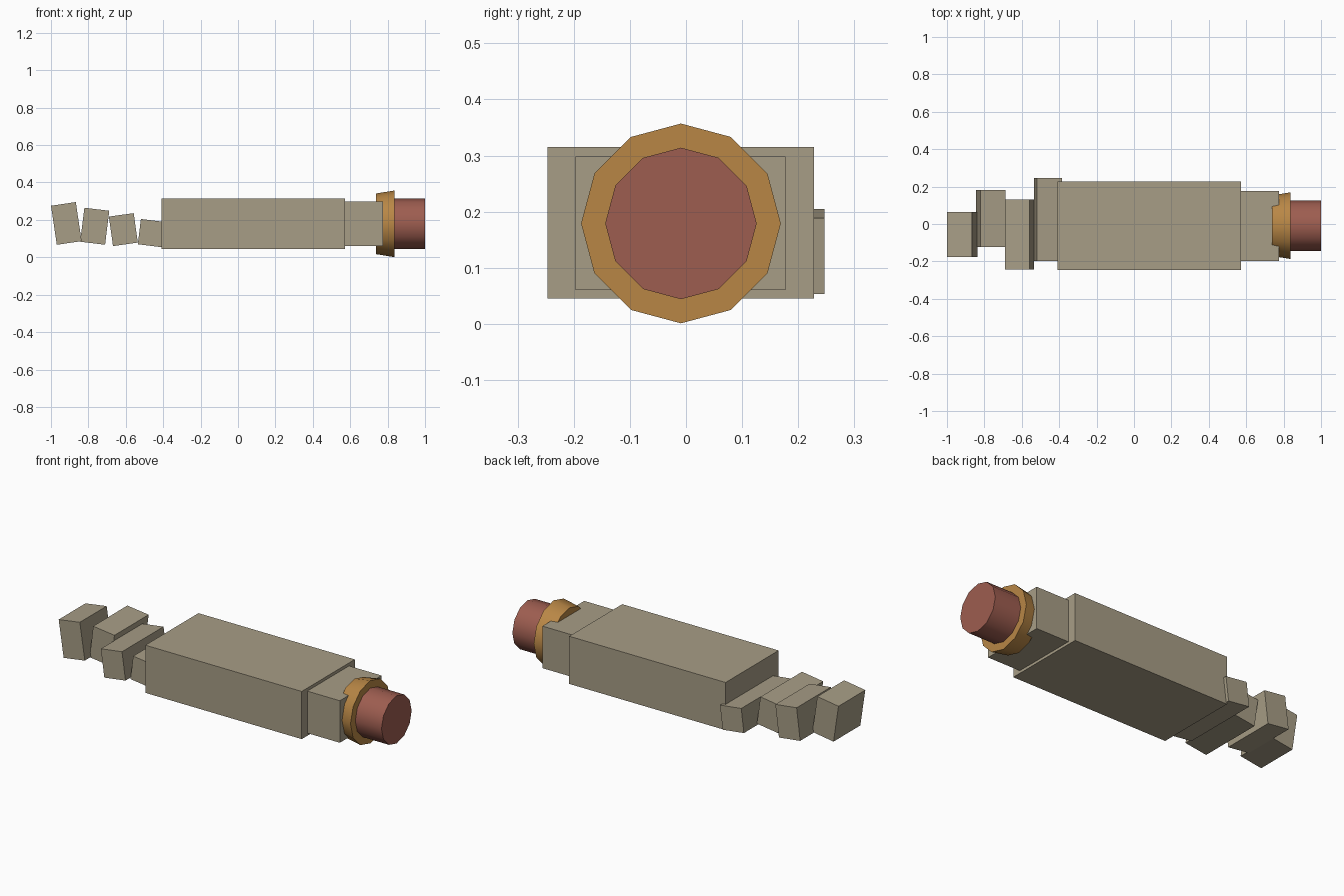
import bpy
from math import radians, pi

if "Cube" in bpy.data.objects:
    bpy.data.objects.remove(bpy.data.objects["Cube"])

CY, CZ = -0.009, 0.179


def material(name, rgb):
    m = bpy.data.materials.new(name)
    m.diffuse_color = (*rgb, 1)
    m.use_nodes = True
    m.node_tree.nodes["Principled BSDF"].inputs["Base Color"].default_value = m.diffuse_color
    return m


khaki = material("khaki_paint", (0.39, 0.34, 0.24))
brass = material("brass", (0.48, 0.24, 0.06))
copper = material("copper", (0.34, 0.11, 0.08))


def box(name, center, size, tilt=0):
    # tilt raises the +x end (degrees)
    bpy.ops.mesh.primitive_cube_add(size=1)
    ob = bpy.context.object
    ob.name = name
    ob.scale = size
    bpy.ops.object.transform_apply(location=False, rotation=False, scale=True)
    ob.location = center
    ob.rotation_euler = (0, -radians(tilt), 0)
    ob.data.materials.append(khaki)
    return ob


def tube(name, x0, x1, r0, r1, mat):
    # 12-sided capped cone along x
    bpy.ops.mesh.primitive_cone_add(
        vertices=12, radius1=r0, radius2=r1, depth=x1 - x0,
        location=((x0 + x1) / 2, CY, CZ), rotation=(0, pi / 2, 0))
    ob = bpy.context.object
    ob.name = name
    ob.data.materials.append(mat)
    bpy.ops.object.shade_smooth_by_angle(angle=radians(35))
    return ob


# main body and neck
box("body", (0.082, CY, 0.18), (0.98, 0.475, 0.27))
box("neck", (0.6725, -0.01, 0.179), (0.207, 0.374, 0.238))

# flared collar and nozzle
tube("collar", 0.737, 0.836, 0.162, 0.178, brass)
tube("nozzle", 0.74, 1.0, 0.135, 0.135, copper)

# zigzag tail blocks: x, z, height, y min, y max, tilt
tail = [
    (-0.461, 0.129, 0.136, -0.197, 0.247, -7),
    (-0.613, 0.148, 0.159, -0.242, 0.130, 8),
    (-0.766, 0.166, 0.183, -0.123, 0.183, -7),
    (-0.918, 0.181, 0.211, -0.177, 0.063, 8.5),
]
for i, (x, z, h, y0, y1, tilt) in enumerate(tail, 1):
    box(f"tail_block_{i}", (x, (y0 + y1) / 2, z), (0.134, y1 - y0, h), tilt)
